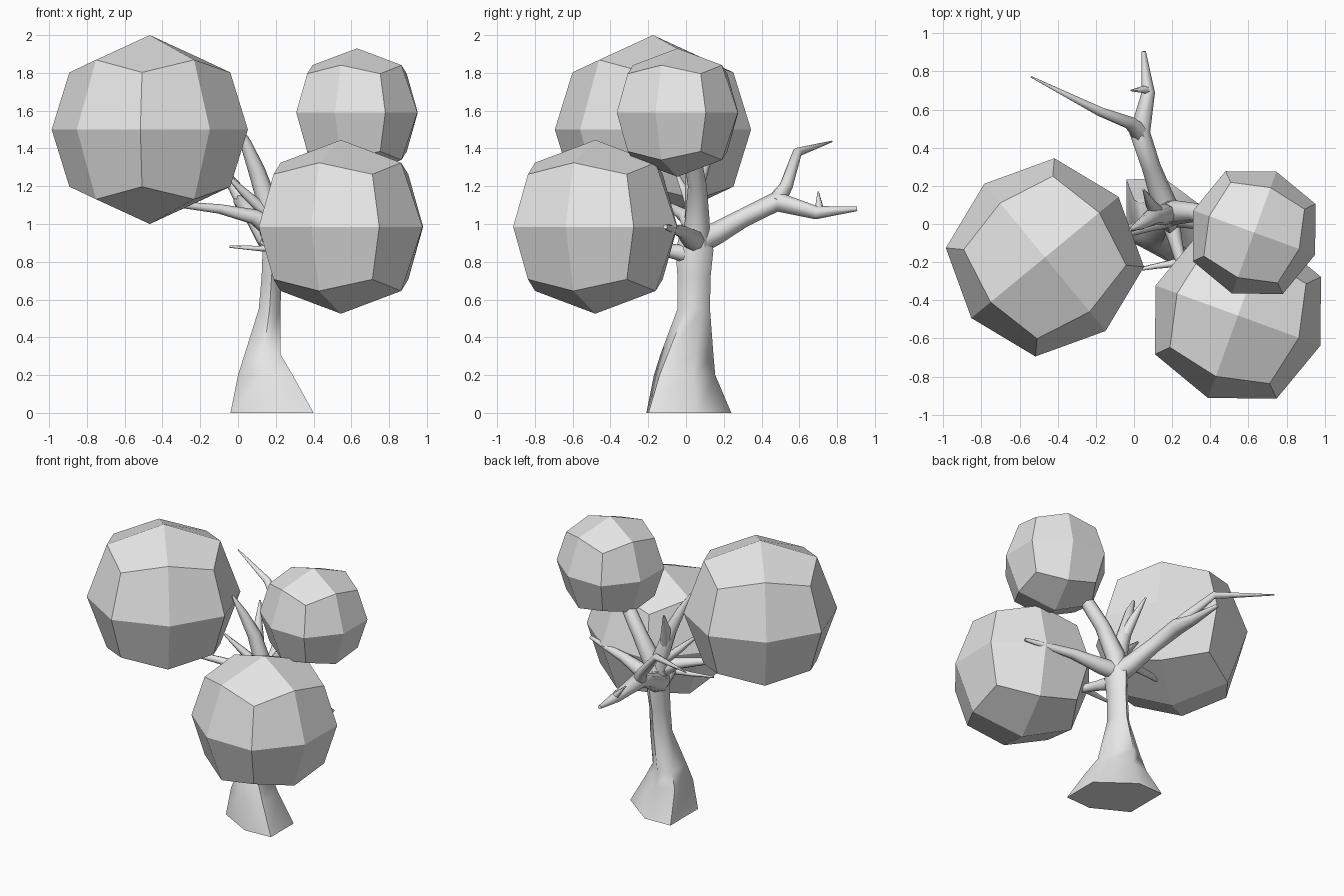
import bpy, bmesh, math
from mathutils import Vector, Matrix

if "Cube" in bpy.data.objects:
    bpy.data.objects.remove(bpy.data.objects["Cube"])

grey = bpy.data.materials.new("plain_grey")
grey.diffuse_color = (0.8, 0.8, 0.8, 1)
grey.use_nodes = True
grey.node_tree.nodes["Principled BSDF"].inputs["Base Color"].default_value = grey.diffuse_color


def finish(bm, name, smooth):
    bmesh.ops.recalc_face_normals(bm, faces=bm.faces)
    mesh = bpy.data.meshes.new(name)
    bm.to_mesh(mesh)
    bm.free()
    mesh.materials.append(grey)
    ob = bpy.data.objects.new(name, mesh)
    bpy.context.collection.objects.link(ob)
    if smooth:
        bpy.ops.object.select_all(action='DESELECT')
        ob.select_set(True)
        bpy.context.view_layer.objects.active = ob
        bpy.ops.object.shade_smooth_by_angle(angle=math.radians(60))
    return ob


def skin(bm, rings):
    """Bridge rings of points into a capped tube."""
    loops = [[bm.verts.new(p) for p in ring] for ring in rings]
    n = len(loops[0])
    for a, b in zip(loops, loops[1:]):
        for i in range(n):
            j = (i + 1) % n
            bm.faces.new((a[i], a[j], b[j], b[i]))
    bm.faces.new(loops[0][::-1])
    bm.faces.new(loops[-1])


def branch(name, path, sides=8):
    """Tapered tube along points (x, y, z, radius)."""
    pts = [Vector(p[:3]) for p in path]
    rings, side = [], None
    for i, p in enumerate(pts):
        t = (pts[min(i + 1, len(pts) - 1)] - pts[max(i - 1, 0)]).normalized()
        if side is None:
            side = t.orthogonal()
        side = (side - t * side.dot(t)).normalized()
        up = t.cross(side)
        r = path[i][3]
        rings.append([p + (side * math.cos(a) + up * math.sin(a)) * r
                      for a in (math.tau * k / sides for k in range(sides))])
    bm = bmesh.new()
    skin(bm, rings)
    return finish(bm, name, True)


def foliage(name, centre, radius, turn):
    """Faceted ball: a cube split once and rounded out."""
    bm = bmesh.new()
    bmesh.ops.create_cube(bm, size=2)
    bmesh.ops.subdivide_edges(bm, edges=bm.edges[:], cuts=1, use_grid_fill=True)
    reach = {1: 1.0, 2: 0.738, 3: 0.605}
    for v in bm.verts:
        v.co *= radius * reach[sum(abs(c) > 0.5 for c in v.co)]
    bm.transform(Matrix.Translation(centre) @ Matrix.Rotation(math.radians(turn), 4, 'Z'))
    return finish(bm, name, False)


# Foliage balls
foliage("foliage_large", (-0.467, -0.175, 1.5), 0.50, 39.5)
foliage("foliage_low", (0.545, -0.48, 0.985), 0.46, -20)
foliage("foliage_high", (0.63, -0.045, 1.59), 0.34, -20)

# Trunk: lopsided six-sided foot becoming an even hexagon
foot = [(-1, .97), (-1, -.42), (.1, -1), (1, -.95), (1, .2), (-.1, 1)]
even = [(math.cos(math.radians(a)) / .866, math.sin(math.radians(a)))
        for a in (150, 210, 270, 330, 30, 90)]
levels = [  # z, x min, x max, y min, y max, evenness
    (0.0, -.04, .40, -.21, .24, 0), (.20, .0, .29, -.17, .155, .3),
    (.31, .035, .225, -.135, .145, .5), (.55, .11, .225, -.045, .127, 1),
    (.72, .125, .23, -.045, .13, 1), (.86, .13, .245, -.055, .145, 1),
    (1.0, .12, .24, -.02, .12, 1)]
rings = []
for z, x0, x1, y0, y1, t in levels:
    ring = []
    for f, e in zip(foot, even):
        u, v = f[0] + (e[0] - f[0]) * t, f[1] + (e[1] - f[1]) * t
        ring.append(((x0 + x1) / 2 + u * (x1 - x0) / 2, (y0 + y1) / 2 + v * (y1 - y0) / 2, z))
    rings.append(ring)
bm = bmesh.new()
skin(bm, rings)
finish(bm, "trunk", True)

# Back branch with its forks
branch("back_branch", [(.18, .05, .90, .07), (.14, .16, .95, .06), (.09, .30, 1.03, .05),
                       (.03, .48, 1.12, .055), (.075, .69, 1.06, .035), (.05, .905, 1.08, .012)])
branch("back_upper_fork", [(.04, .47, 1.11, .05), (-.02, .53, 1.20, .035),
                           (-.18, .59, 1.38, .025), (-.54, .772, 1.437, .004)])
branch("back_twig", [(.08, .70, 1.06, .025), (.05, .705, 1.10, .02), (-.015, .70, 1.17, .004)], 6)

# Branches carrying the foliage
branch("high_branch", [(.18, .05, .88, .075), (.21, .06, 1.02, .065), (.32, .06, 1.2, .05),
                       (.45, .03, 1.38, .045), (.6, -.03, 1.55, .02)])
branch("low_branch", [(.17, .05, .91, .06), (.30, .03, .92, .055), (.50, -.02, .96, .035),
                      (.83, -.11, .985, .012)])
branch("large_branch", [(.18, .04, .98, .06), (.08, .0, 1.04, .04), (-.10, -.06, 1.08, .025),
                        (-.28, -.11, 1.10, .018), (-.42, -.15, 1.18, .008)])
branch("front_branch", [(.19, .02, .84, .05), (.22, -.10, .86, .035), (.25, -.22, .88, .028),
                        (.40, -.40, .95, .012)])
branch("front_twig", [(.24, -.20, .87, .025), (.12, -.22, .87, .015), (-.045, -.25, .88, .006)], 6)

# Upright centre branch with forks
branch("centre_branch", [(.18, .05, .92, .06), (.16, .05, 1.10, .055), (.10, .04, 1.28, .045),
                         (.04, .0, 1.43, .03), (-.02, -.03, 1.55, .008)])
branch("centre_fork", [(.13, .05, 1.18, .04), (.09, .10, 1.32, .03), (.05, .18, 1.46, .006)])
branch("centre_twig", [(.15, .04, 1.06, .035), (.04, .0, 1.16, .025), (-.07, -.05, 1.27, .008)], 6)
